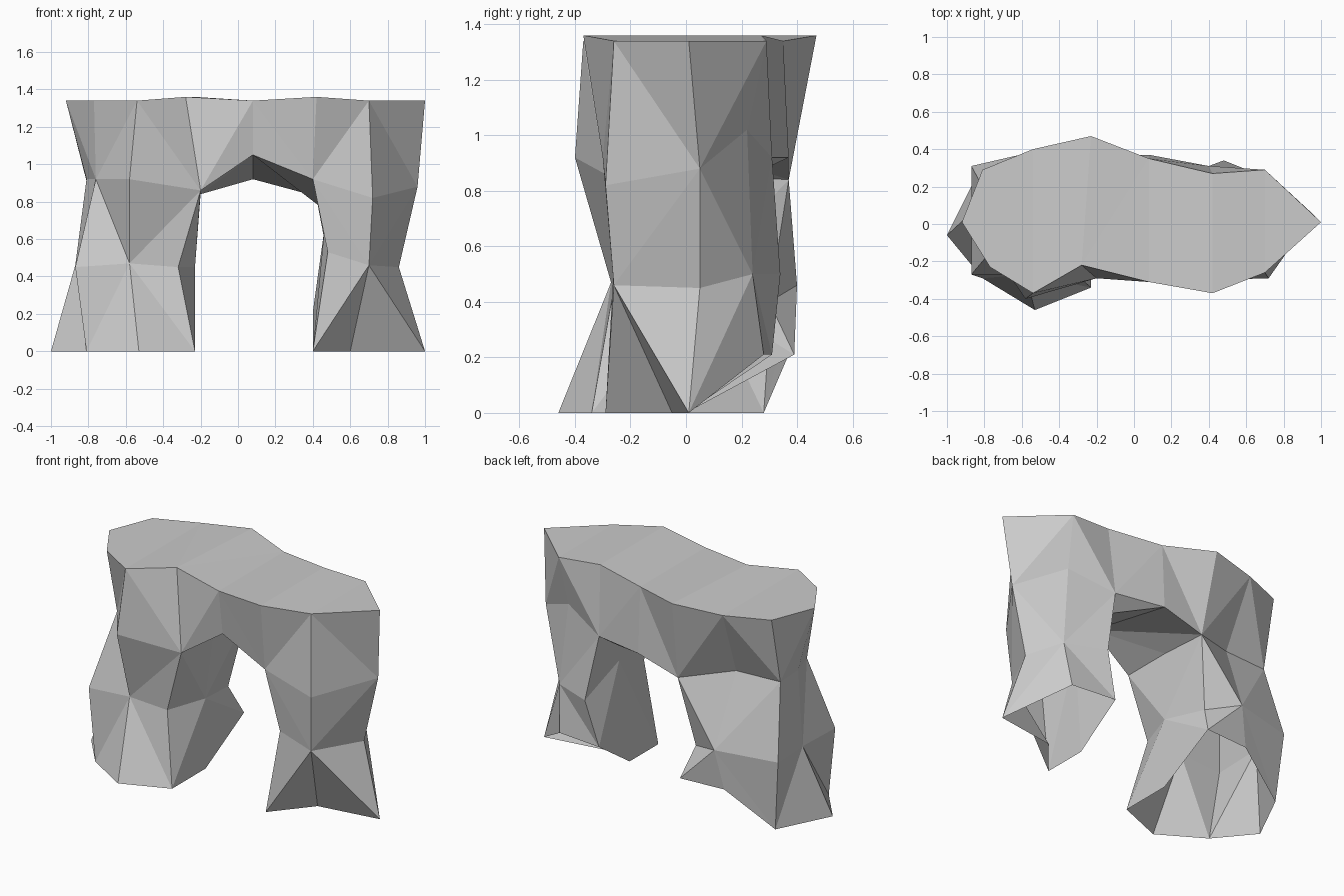
import bpy, bmesh

if "Cube" in bpy.data.objects:
    bpy.data.objects.remove(bpy.data.objects["Cube"])

bm = bmesh.new()


def ring(*pts):
    return [bm.verts.new(p) for p in pts]


def strip(a, b, parity, closed=False):
    """Triangulated band between two vertex rows, with alternating diagonals."""
    n = len(a)
    for i in range(n if closed else n - 1):
        j = (i + 1) % n
        if (i + parity) % 2:
            tris = (a[i], a[j], b[j]), (a[i], b[j], b[i])
        else:
            tris = (a[i], a[j], b[i]), (a[j], b[j], b[i])
        for t in tris:
            if len(set(t)) == 3:
                bm.faces.new(t)


def fan(hub, row):
    for a, b in zip(row, row[1:]):
        bm.faces.new((hub, a, b))


def chain(row, start, count):
    return [row[(start + k) % len(row)] for k in range(count)]


# left leg, open below: foot, knee and shoulder rings (outer, then round the front)
foot_l = ring((-1, -.06, 0), (-.81, -.29, 0), (-.53, -.46, 0), (-.23, -.34, 0),
              (-.23, 0, 0), (-.23, .39, .21), (-.53, .37, .21), (-.83, .28, 0))
knee_l = ring((-.87, .06, .46), (-.87, -.27, .45), (-.58, -.27, .47), (-.32, -.26, .45),
              (-.23, 0, .45), (-.28, .30, .40), (-.48, .40, .46), (-.87, .31, .45))
shoulder_l = ring((-.81, .02, .92), (-.76, -.14, .92), (-.58, -.40, .92), (-.20, -.29, .86),
                  (-.20, .04, .86), (-.20, .37, .84), (-.51, .22, .91), (-.81, .20, .91))
strip(foot_l, knee_l, 0, True)
strip(knee_l, shoulder_l, 1, True)

# right leg, open below: same levels, six sides
foot_r = ring((1, .01, 0), (.60, -.05, 0), (.40, -.29, 0),
              (.40, 0, 0), (.40, .31, .21), (.70, .28, .21))
knee_r = ring((.86, .05, .45), (.70, -.26, .46), (.48, -.26, .53),
              (.46, .02, .64), (.48, .34, .50), (.73, .24, .50))
shoulder_r = ring((.96, .05, .88), (.72, -.29, .82), (.40, -.30, .92),
                  (.43, .03, .78), (.40, .31, .92), (.68, .22, 1.02))
strip(foot_r, knee_r, 1, True)
strip(knee_r, shoulder_r, 0, True)

# flat top outline: left end, right end, and the middle of the span
top_l = ring((-.23, .47, 1.36), (-.54, .40, 1.34), (-.81, .29, 1.34), (-.92, .01, 1.34),
             (-.77, -.23, 1.34), (-.54, -.37, 1.34), (-.28, -.22, 1.36))
top_r = ring((.42, .27, 1.36), (.70, .29, 1.34), (1, .01, 1.34), (.70, -.26, 1.34), (.42, -.37, 1.36))
top_front, top_back = ring((.08, -.31, 1.34), (.08, .35, 1.34))
low_front, low_back, haunch = ring((.08, -.27, 1.05), (.08, .37, .92), (.34, .22, .85))
strip(chain(shoulder_l, 5, 7), top_l, 5 + 2)
strip(chain(shoulder_r, 4, 5), top_r, 4 + 3)

# span: front wall, back wall and underside
strip([shoulder_l[3], low_front, shoulder_r[2]], [top_l[6], top_front, top_r[4]], 1)
strip([shoulder_l[5], low_back, shoulder_r[4]], [top_l[0], top_back, top_r[0]], 1)
fan(low_front, shoulder_l[3:6] + [low_back])
fan(haunch, [low_back, low_front, shoulder_r[3], shoulder_r[4], low_back])
fan(low_front, shoulder_r[2:4])

# top surface from front edge to back edge
front = top_l[3:] + [top_front] + top_r[:1:-1]
back = top_l[3::-1] + [top_back] + top_r[:3]
strip(front, back, 0)

bmesh.ops.recalc_face_normals(bm, faces=bm.faces)
mesh = bpy.data.meshes.new("rock_arch")
bm.to_mesh(mesh)
bm.free()
bpy.context.collection.objects.link(bpy.data.objects.new("rock_arch", mesh))
